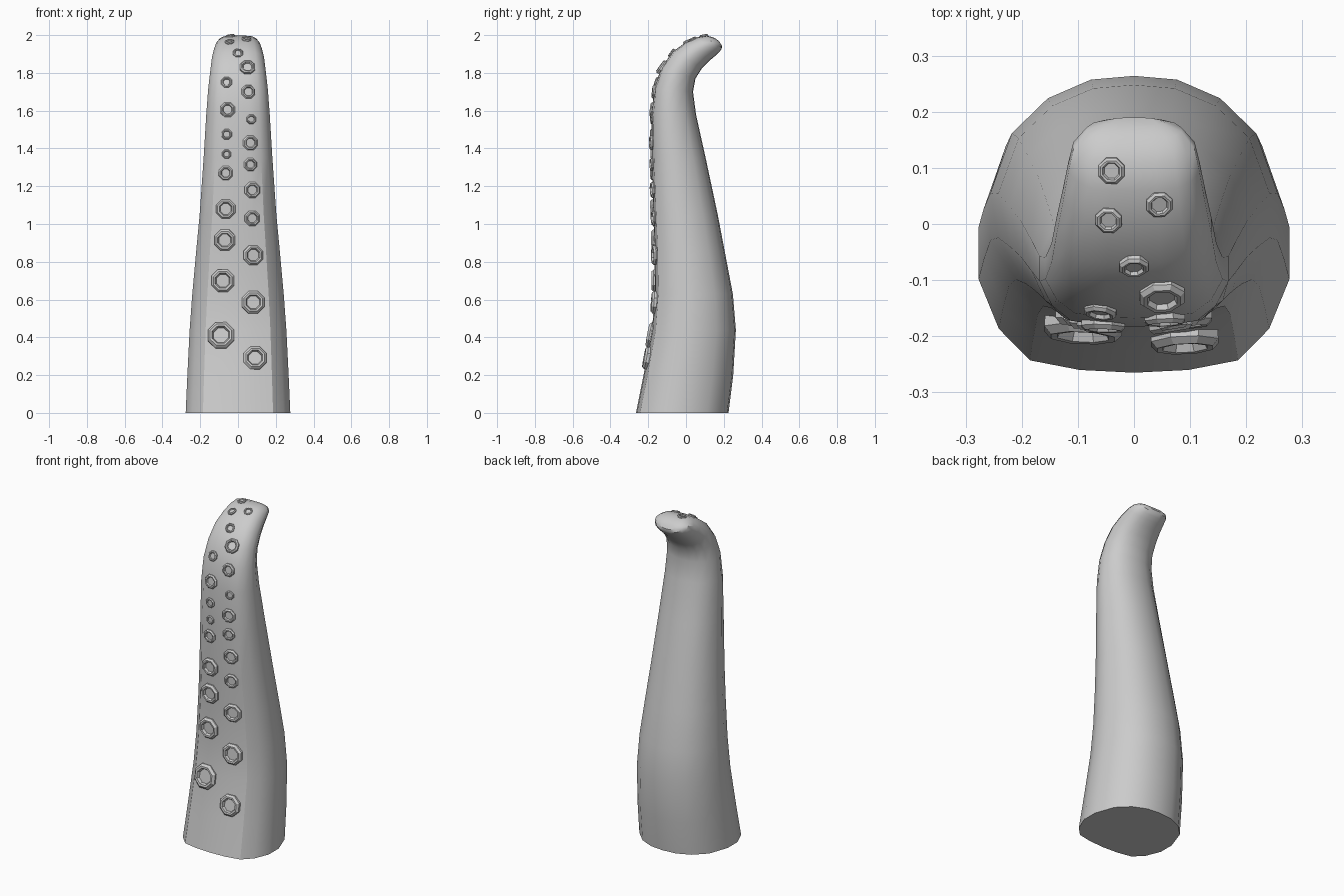
import bpy, bmesh, math
from mathutils import Vector
from mathutils.bvhtree import BVHTree

if "Cube" in bpy.data.objects:
    bpy.data.objects.remove(bpy.data.objects["Cube"])

# Half cross-section: u = share of half width, v = share from front to back
half = [(0, 0), (.35, .01), (.67, .045), (.87, .16), (1, .34), (1, .53),
        (.85, .77), (.6, .91), (.3, .985), (0, 1)]
section = half + [(-u, v) for u, v in half[-2:0:-1]]

# Rings up the arm: front y, front z, back y, back z, half width
rings = [(-.265, 0, .225, 0, .277), (-.225, .2, .25, .2, .268),
         (-.18, .44, .264, .44, .256), (-.165, .63, .248, .63, .242),
         (-.166, .85, .206, .85, .222), (-.173, 1.05, .168, 1.05, .203),
         (-.182, 1.35, .104, 1.35, .182), (-.183, 1.58, .053, 1.58, .168),
         (-.168, 1.72, .037, 1.70, .158), (-.13, 1.83, .05, 1.77, .147),
         (-.07, 1.912, .085, 1.825, .138), (.0, 1.963, .125, 1.865, .126),
         (.06, 1.99, .155, 1.89, .117), (.11, 1.998, .178, 1.912, .108),
         (.152, 1.985, .189, 1.928, .085), (.175, 1.968, .19, 1.945, .05)]


def finish(bm, name, angle):
    bmesh.ops.recalc_face_normals(bm, faces=bm.faces)
    mesh = bpy.data.meshes.new(name)
    bm.to_mesh(mesh)
    obj = bpy.data.objects.new(name, mesh)
    bpy.context.collection.objects.link(obj)
    bpy.ops.object.select_all(action='DESELECT')
    obj.select_set(True)
    bpy.context.view_layer.objects.active = obj
    bpy.ops.object.shade_smooth_by_angle(angle=math.radians(angle))
    return obj


def bridge(bm, a, b):
    for i in range(len(a)):
        j = (i + 1) % len(a)
        bm.faces.new((a[i], a[j], b[j], b[i]))


# Tentacle body
bm = bmesh.new()
loops = []
for fy, fz, by, bz, w in rings:
    loops.append([bm.verts.new((u * w, fy + v * (by - fy), fz + v * (bz - fz)))
                  for u, v in section])
for a, b in zip(loops, loops[1:]):
    bridge(bm, a, b)
bm.faces.new(loops[0])
bm.faces.new(loops[-1])
bmesh.ops.recalc_face_normals(bm, faces=bm.faces)
tree = BVHTree.FromBMesh(bm)
finish(bm, "tentacle_body", 32)
bm.free()

# Suckers: x, z, radius, in two staggered columns
suckers = [(-.09, .41, .075), (-.08, .70, .065), (-.07, .915, .06),
           (-.065, 1.08, .055), (-.065, 1.27, .04), (-.06, 1.37, .026),
           (-.06, 1.475, .03), (-.055, 1.605, .042), (-.06, 1.75, .031),
           (.09, .29, .065), (.08, .585, .064), (.08, .835, .056),
           (.075, 1.03, .043), (.075, 1.18, .045), (.065, 1.315, .037),
           (.065, 1.43, .042), (.07, 1.555, .027), (.055, 1.7, .039),
           (.05, 1.83, .043), (0, 1.905, .028)]
hits = [(tree.ray_cast(Vector((x, -1, z)), Vector((0, 1, 0))), r)
        for x, z, r in suckers]
# Suckers on the curled top: x, y
hits += [(tree.ray_cast(Vector((x, y, 3)), Vector((0, 0, -1))), .025)
         for x, y in [(-.045, .007), (.045, .035), (-.04, .095)]]

bm = bmesh.new()
for (pos, normal, _, _), r in hits:
    side = Vector((1, 0, 0))
    side = (side - normal * side.dot(normal)).normalized()
    up = normal.cross(side)
    prof = [(1.0, -.15), (1.0, .12), (.82, .3), (.66, .28), (.56, .06)]
    sl = []
    for s, h in prof:
        sl.append([bm.verts.new(pos + normal * h * r + r * s * (
            side * math.cos(t) + up * math.sin(t)))
            for t in [(k + .5) * math.tau / 8 for k in range(8)]])
    for a, b in zip(sl, sl[1:]):
        bridge(bm, a, b)
    bm.faces.new(sl[0])
    bm.faces.new(sl[-1])
finish(bm, "suckers", 25)
bm.free()
